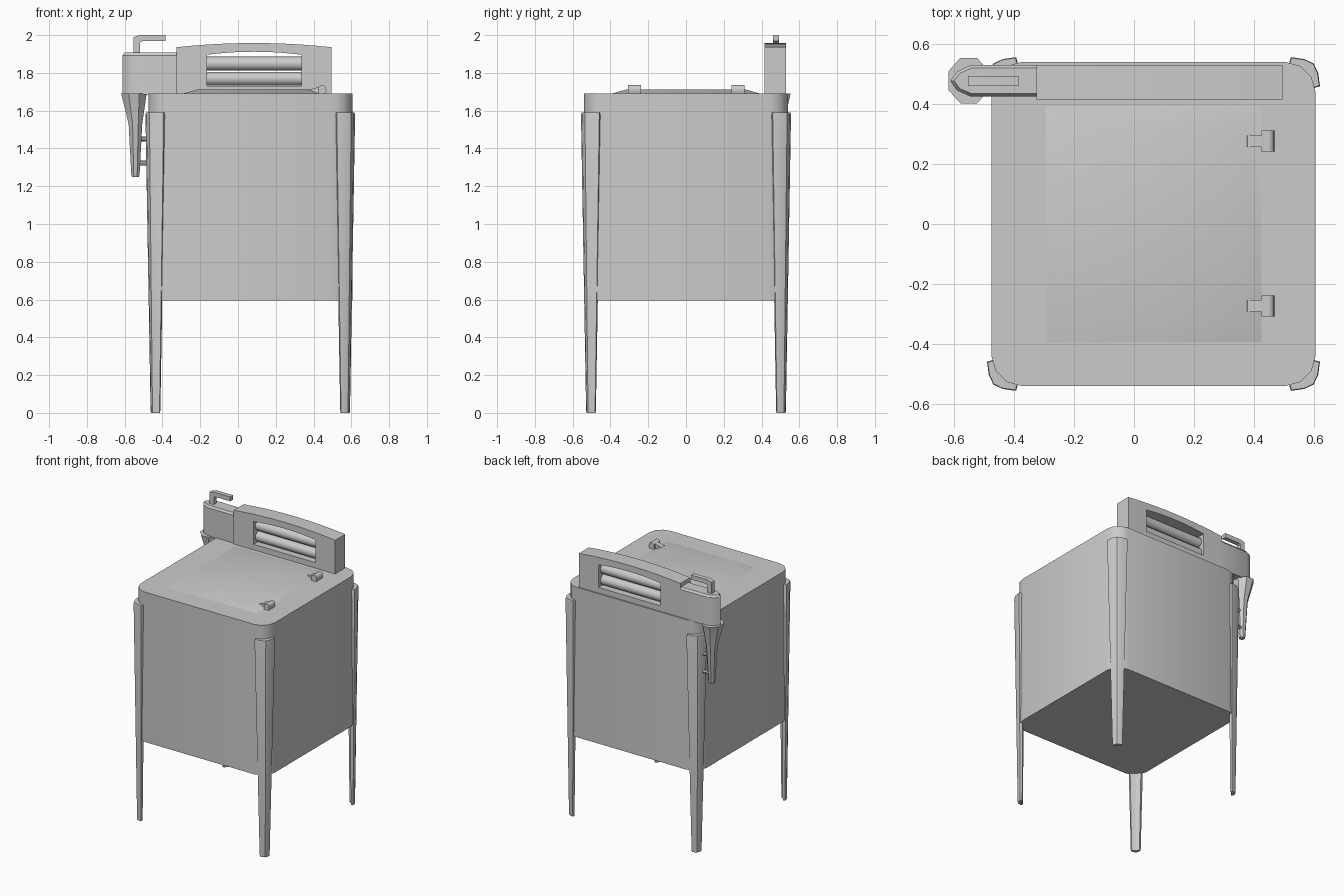
import bpy, bmesh, math
from mathutils import Vector, Matrix

if "Cube" in bpy.data.objects:
    bpy.data.objects.remove(bpy.data.objects["Cube"])

CX = 0.065  # tub centre in x


def finish(name, bm, angle=32):
    bmesh.ops.recalc_face_normals(bm, faces=bm.faces)
    me = bpy.data.meshes.new(name)
    bm.to_mesh(me)
    bm.free()
    me.shade_smooth()
    me.set_sharp_from_angle(angle=math.radians(angle))
    ob = bpy.data.objects.new(name, me)
    bpy.context.collection.objects.link(ob)
    return ob


def loft(name, rings, angle=32):
    """Skin a list of equal-length point rings and cap both ends."""
    bm = bmesh.new()
    vs = [[bm.verts.new(p) for p in r] for r in rings]
    n = len(vs[0])
    for a, b in zip(vs, vs[1:]):
        for i in range(n):
            j = (i + 1) % n
            bm.faces.new((a[i], a[j], b[j], b[i]))
    bm.faces.new(vs[0])
    bm.faces.new(vs[-1])
    return finish(name, bm, angle)


def section(pts, z, cx=0, cy=0, s=1, sx=1, sy=1):
    return [(cx + x * s * sx, cy + y * s * sy, z) for x, y in pts]


def prism_y(name, pts, y0, y1, angle=32):
    return loft(name, [[(x, y, z) for x, z in pts] for y in (y0, y1)], angle)


def box(name, x0, x1, y0, y1, z0, z1):
    return prism_y(name, [(x0, z0), (x1, z0), (x1, z1), (x0, z1)], y0, y1)


def rod_x(name, x0, x1, y, z, r, n=12):
    ring = [(r * math.cos(2 * math.pi * i / n), r * math.sin(2 * math.pi * i / n)) for i in range(n)]
    return loft(name, [[(x, y + a, z + b) for a, b in ring] for x in (x0, x1)], 40)


# tub with rounded corners
R, H = 0.1, 0.54
tub = []
for k in range(4):
    for i in range(4):
        a = math.pi / 2 * (k + i / 3)
        kx = (1, -1, -1, 1)[k] * (H - R)
        ky = (1, 1, -1, -1)[k] * (H - R)
        tub.append((kx + R * math.cos(a), ky + R * math.sin(a)))
loft("tub", [section(tub, 0.595, CX), section(tub, 1.69, CX)])

# corner legs wrapped round the tub, tapering to the floor
leg = [(0.053, -0.044), (0.047, 0.0), (0.032, 0.032), (0.0, 0.047), (-0.044, 0.053),
       (-0.053, 0.022), (-0.004, -0.004), (0.022, -0.053)]
for nx, sx in (("left", -1), ("right", 1)):
    for ny, sy in (("front", -1), ("back", 1)):
        rings = [section(leg, z, CX + sx * 0.502, sy * 0.503, s, sx, sy)
                 for z, s in ((0, 0.46), (0.015, 0.49), (1.575, 1.0), (1.59, 0.95))]
        loft(f"{ny}_{nx}_leg", rings)

# raised lid panel
def rect(x0, x1, y, z):
    return [(x0, -y, z), (x1, -y, z), (x1, y, z), (x0, y, z)]

loft("lid_panel", [rect(-0.30, 0.43, 0.40, 1.688), rect(-0.22, 0.38, 0.32, 1.711)])

# lid hinges: sloping tab and rounded barrel
barrel = [(0.425, 1.685), (0.46, 1.685), (0.468, 1.705), (0.466, 1.725),
          (0.455, 1.735), (0.44, 1.735), (0.425, 1.725)]
tab = [(0.37, 1.70), (0.44, 1.69), (0.44, 1.728), (0.378, 1.712)]
for n, y in (("front", -0.273), ("back", 0.276)):
    prism_y(f"{n}_hinge_barrel", barrel, y - 0.035, y + 0.035, 50)
    prism_y(f"{n}_hinge_tab", tab, y - 0.019, y + 0.019)

# wringer frame: arched bar with an arched opening
def arched(x0, x1, zb, zt, rise, n=10):
    ts = [i / n for i in range(n + 1)]
    top = [(x0 + (x1 - x0) * t, zt + rise * 4 * t * (1 - t)) for t in ts]
    return top + [(x0 + (x1 - x0) * t, zb) for t in reversed(ts)]

outer = arched(-0.325, 0.495, 1.685, 1.936, 0.022)
inner = arched(-0.165, 0.335, 1.73, 1.896, 0.016)
bm = bmesh.new()
loops = [[bm.verts.new((x, y, z)) for x, z in p]
         for p, y in ((outer, 0.415), (outer, 0.53), (inner, 0.53), (inner, 0.415))]
for k in range(4):
    a, b = loops[k], loops[(k + 1) % 4]
    for i in range(len(a)):
        j = (i + 1) % len(a)
        bm.faces.new((a[i], a[j], b[j], b[i]))
finish("wringer_frame", bm)

# wringer rollers and the slats above and below them
for n, z in (("lower", 1.769), ("upper", 1.849)):
    rod_x(f"{n}_roller", -0.17, 0.34, 0.4725, z, 0.037)

# gear head at the end of the wringer
head = [(-0.30, 0.425), (-0.545, 0.425), (-0.59, 0.445), (-0.612, 0.477),
        (-0.59, 0.508), (-0.545, 0.53), (-0.30, 0.53)]
def inset(p):
    x, y = p
    return (x if x > -0.4 else -0.53 + (x + 0.53) * 0.85, 0.4775 + (y - 0.4775) * 0.8)

loft("gear_head", [section(head, 1.685), section(head, 1.893),
                   section([inset(p) for p in head], 1.908)])

# crank handle
prism_y("crank_handle", [(-0.553, 1.90), (-0.518, 1.90), (-0.518, 1.96), (-0.508, 1.968),
                         (-0.385, 1.968), (-0.385, 2.0), (-0.52, 2.0), (-0.553, 1.99)],
        0.46, 0.493)

# tapered drive post under the gear head
octa = [(math.cos(math.pi / 4 * (i + 0.5)), math.sin(math.pi / 4 * (i + 0.5))) for i in range(8)]
post = [(1.25, -0.56, 0.020, 0.020), (1.265, -0.545, 0.024, 0.024), (1.53, -0.545, 0.039, 0.042),
        (1.69, -0.551, 0.073, 0.082)]
loft("drive_post", [section(octa, z, -0.543 if z < 1.6 else x, 0.478, 1, rx, ry)
                    for z, x, rx, ry in post])

# brackets tying the drive post to the leg
for n, z in (("upper", 1.45), ("lower", 1.322)):
    rod_x(f"{n}_bracket", -0.54, -0.44, 0.485, z, 0.013, 8)
